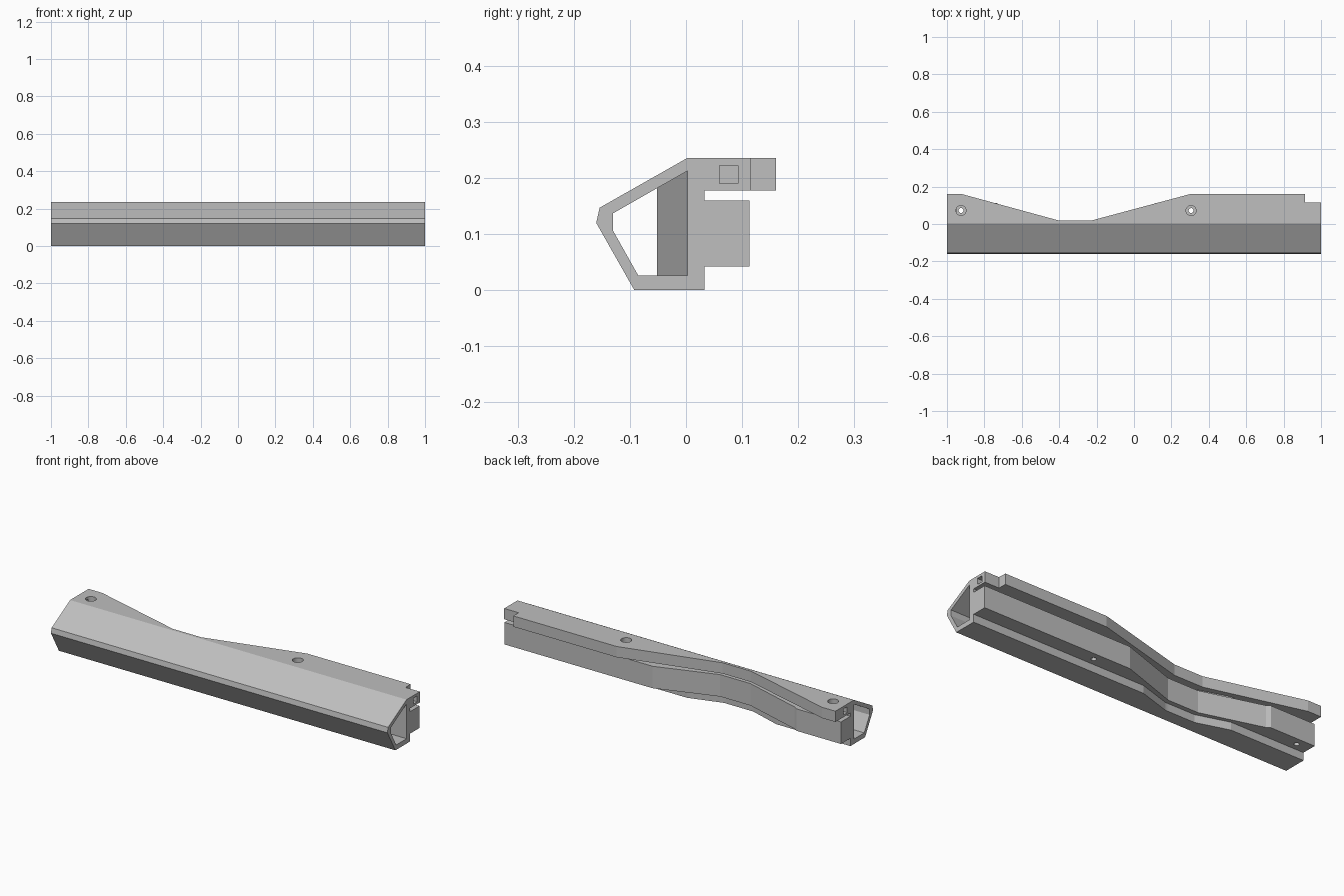
import bpy, bmesh
from mathutils import Matrix

cube = bpy.data.objects.get("Cube")
if cube:
    bpy.data.objects.remove(cube, do_unlink=True)

grey = bpy.data.materials.new("plain grey")
grey.use_nodes = True
grey.diffuse_color = (0.52, 0.52, 0.52, 1)
grey.node_tree.nodes["Principled BSDF"].inputs["Base Color"].default_value = grey.diffuse_color

# Plan outlines (x, y) of the back edges, all dipping in at the waist
FLANGE = [(-1, .16), (-.92, .16), (-.4, .018), (-.23, .018), (.3, .16),
          (.914, .16), (.915, .115), (1, .115)]
BLOCK = [(-1, .113), (-.735, .113), (-.715, .1), (-.385, .003), (-.205, .003), (.12, .113), (1, .113)]
WALL = [(-1, .033), (-.56, .033), (-.385, -.022), (-.21, -.022), (-.03, .033), (1, .033)]


def sample(path, x):
    for (x0, y0), (x1, y1) in zip(path, path[1:]):
        if x <= x1:
            return y0 + (y1 - y0) * max(0, x - x0) / (x1 - x0)
    return path[-1][1]


def body_section(x):
    f, b, w = (sample(p, x) for p in (FLANGE, BLOCK, WALL))
    return [(-.092, 0), (w, 0), (w, .042), (b, .042), (b, .16), (w, .16), (w, .178),
            (f, .178), (f, .236), (.003, .236), (-.154, .147), (-.16, .12)]


def cavity_section(x):
    y = sample(WALL, x) - .03
    return [(-.085, .026), (y, .026), (y, .137 + (y + .13) * .571), (-.13, .137), (-.13, .106)]


def finish(bm, name):
    bmesh.ops.recalc_face_normals(bm, faces=bm.faces)
    mesh = bpy.data.meshes.new(name)
    bm.to_mesh(mesh)
    bm.free()
    mesh.materials.append(grey)
    obj = bpy.data.objects.new(name, mesh)
    bpy.context.collection.objects.link(obj)
    return obj


def loft(name, section, stations):
    bm = bmesh.new()
    rings = [[bm.verts.new((x, y, z)) for y, z in section(x)] for x in stations]
    for a, b in zip(rings, rings[1:]):
        for i in range(len(a)):
            j = (i + 1) % len(a)
            bm.faces.new((a[i], a[j], b[j], b[i]))
    bm.faces.new(rings[0])
    bm.faces.new(rings[-1])
    bmesh.ops.dissolve_limit(bm, angle_limit=.002, verts=bm.verts, edges=bm.edges)
    return finish(bm, name)


def cylinder(name, x, y, z0, z1, r):
    bm = bmesh.new()
    bmesh.ops.create_cone(bm, cap_ends=True, segments=24, radius1=r, radius2=r, depth=z1 - z0,
                          matrix=Matrix.Translation((x, y, (z0 + z1) / 2)))
    return finish(bm, name)


def box(name, centre, size):
    bm = bmesh.new()
    bmesh.ops.create_cube(bm, size=1, matrix=Matrix.Translation(centre) @ Matrix.Diagonal((*size, 1)))
    return finish(bm, name)


# Hollow rail with flange, block and lip
rail = loft("rail_body", body_section, sorted({x for p in (FLANGE, BLOCK, WALL) for x, _ in p}))
inner = sorted({x for x, _ in WALL})
inner[0], inner[-1] = -1.05, 1.05
cutters = [loft("cavity_cutter", cavity_section, inner)]

# Counterbored screw holes
for x in (-.925, .305):
    cutters.append(cylinder("screw_hole_cutter", x, .072, -.05, .3, .013))
    cutters.append(cylinder("counterbore_cutter", x, .072, .206, .3, .027))

# Square blind sockets in both ends of the flange
for side in (-1, 1):
    cutters.append(box("socket_cutter", (side, .076, .206), (.1, .033, .032)))

# Cut everything and bake the result into the rail
for cutter in cutters:
    mod = rail.modifiers.new(cutter.name, 'BOOLEAN')
    mod.operation = 'DIFFERENCE'
    mod.solver = 'EXACT'
    mod.object = cutter
bpy.context.view_layer.update()
result = bpy.data.meshes.new_from_object(rail.evaluated_get(bpy.context.evaluated_depsgraph_get()))
rail.modifiers.clear()
rail.data = result
for cutter in cutters:
    bpy.data.objects.remove(cutter, do_unlink=True)

bpy.ops.object.select_all(action='DESELECT')
rail.select_set(True)
bpy.context.view_layer.objects.active = rail
bpy.ops.object.shade_smooth_by_angle(angle=.35)
for poly in rail.data.polygons:
    if len(poly.vertices) != 4 or poly.area > .002:
        poly.use_smooth = False
